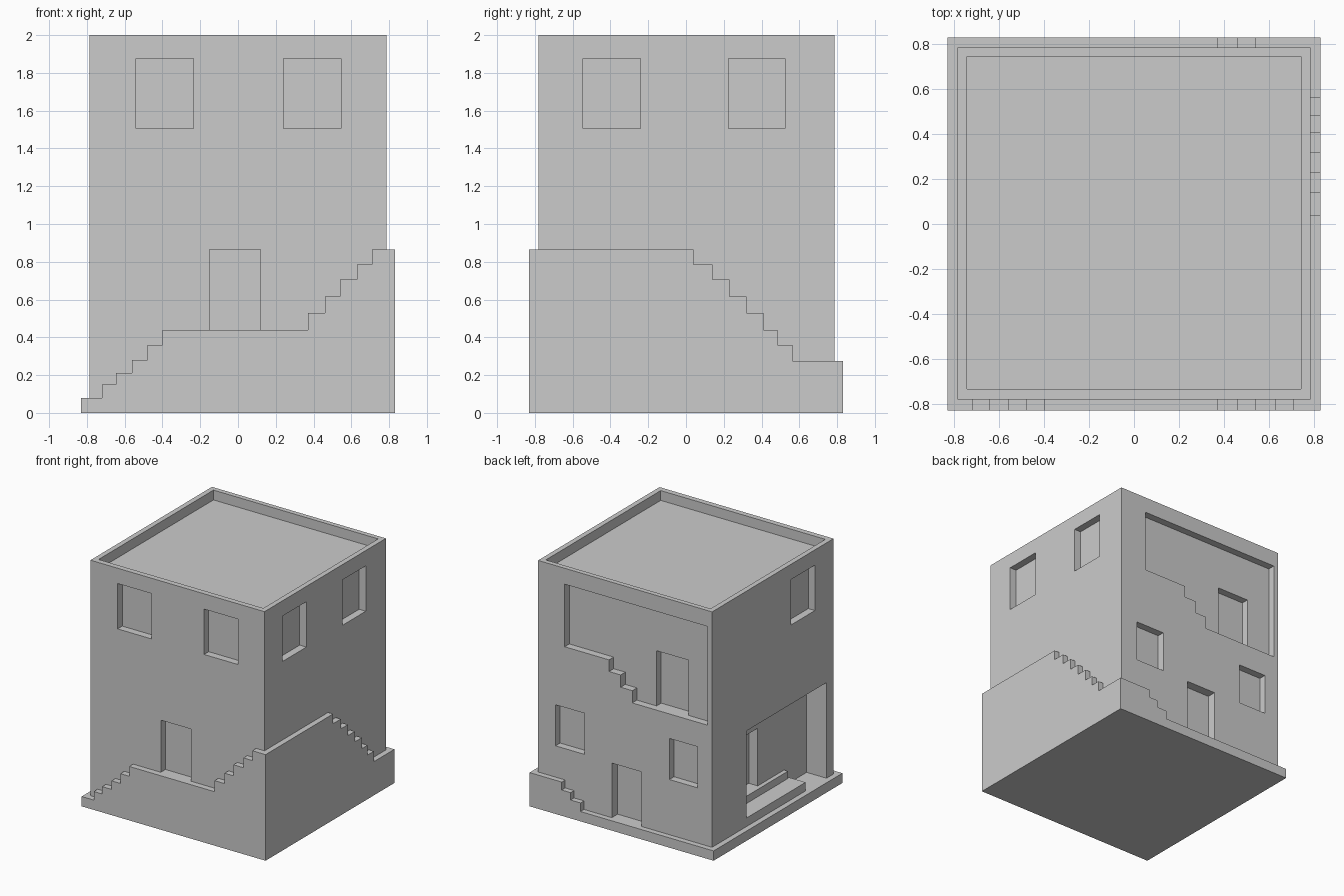
import bpy, bmesh
from mathutils import Vector

if "Cube" in bpy.data.objects:
    bpy.data.objects.remove(bpy.data.objects["Cube"])

X0, X1, Y0, Y1 = -0.785, 0.785, -0.78, 0.785   # house walls
R = 0.83                                       # outer edge of the stair base
D = 0.06                                       # window and door recess depth


def prism(name, pts, axis, a, b):
    """Extrude a profile: axis 'y' takes (x, z) points, axis 'x' takes (y, z)."""
    bm = bmesh.new()
    put = (lambda p: (p[0], a, p[1])) if axis == 'y' else (lambda p: (a, p[0], p[1]))
    face = bm.faces.new([bm.verts.new(put(p)) for p in pts])
    ext = bmesh.ops.extrude_face_region(bm, geom=[face])
    move = Vector((0, b - a, 0)) if axis == 'y' else Vector((b - a, 0, 0))
    verts = [v for v in ext['geom'] if isinstance(v, bmesh.types.BMVert)]
    bmesh.ops.translate(bm, verts=verts, vec=move)
    bmesh.ops.recalc_face_normals(bm, faces=bm.faces)
    me = bpy.data.meshes.new(name)
    bm.to_mesh(me)
    bm.free()
    ob = bpy.data.objects.new(name, me)
    bpy.context.collection.objects.link(ob)
    return ob


def box(name, x0, x1, y0, y1, z0, z1):
    return prism(name, [(x0, z0), (x1, z0), (x1, z1), (x0, z1)], 'y', y0, y1)


def cut(target, cutter):
    cutter.hide_render = True
    mod = target.modifiers.new('cut', 'BOOLEAN')
    mod.operation, mod.solver, mod.object = 'DIFFERENCE', 'EXACT', cutter
    bpy.context.view_layer.objects.active = target
    bpy.ops.object.modifier_apply(modifier=mod.name)
    bpy.data.objects.remove(cutter)


def niche(target, side, a, b, z0, z1, d=D):
    """Recess on one outer wall, spanning a..b along the wall."""
    e = {'front': (a, b, Y0 - .1, Y0 + d), 'back': (a, b, Y1 - d, Y1 + .1),
         'left': (X0 - .1, X0 + d, a, b), 'right': (X1 - d, X1 + .1, a, b)}[side]
    cut(target, box('cutter', *e, z0, z1))


def stair_strip(name, edges, tops, axis, a, b):
    """Stepped ledge: edges are the step ends, tops the tread heights."""
    pts = [(edges[0], 0)]
    for i, z in enumerate(tops):
        pts += [(edges[i], z), (edges[i + 1], z)]
    prism(name, pts + [(edges[-1], 0)], axis, a, b)


# Storeys
lower = box('lower_storey', X0, X1, Y0, Y1, 0, 1)
upper = box('upper_storey', X0, X1, Y0, Y1, 1, 2)

# Roof with parapet
cut(upper, box('cutter', X0 + .042, X1 - .042, Y0 + .045, Y1 - .04, 1.92, 2.1))

# Upper windows
for side, a, b in (('front', -.54, -.235), ('front', .24, .545), ('right', -.545, -.24),
                   ('right', .225, .525), ('left', -.54, -.23)):
    niche(upper, side, a, b, 1.505, 1.875)

# Upper balcony recess with steps, and its door
cut(upper, prism('cutter', [(-.745, 1.065), (-.065, 1.065), (-.065, 1.165), (.04, 1.165),
                            (.04, 1.265), (.145, 1.265), (.145, 1.36), (.545, 1.36),
                            (.545, 1.87), (-.745, 1.87)], 'y', Y1 - D, Y1 + .1))
niche(upper, 'back', -.53, -.242, 1.065, 1.515, 2 * D)

# Lower doors and windows
niche(lower, 'front', -.15, .12, .44, .865)
niche(lower, 'back', -.15, .12, .08, .525, .075)
niche(lower, 'back', .365, .627, .53, .865)
niche(lower, 'back', -.655, -.40, .53, .865)

# Side porch with entrance door and two steps
niche(lower, 'left', -.69, .34, .08, .86, .18)
niche(lower, 'left', -.06, .22, .21, .68, .26)
box('porch_step_low', X0, X0 + .18, -.42, .34, .08, .15)
box('porch_step_high', X0 + .145, X0 + .18, -.40, .34, .15, .21)

# Outer staircase wrapping around the base
stair_strip('front_stairs',
            [-R, -.72, -.645, -.56, -.48, -.40, .37, .46, .54, .63, .71, R],
            [.08, .15, .21, .28, .36, .44, .53, .615, .705, .785, .865], 'y', -R, Y0)
stair_strip('right_stairs', [Y0, .04, .14, .23, .32, .41, .485, .565, R],
            [.865, .785, .705, .615, .53, .44, .36, .275], 'x', X1, R)
stair_strip('back_stairs', [-R, .37, .46, .54, X1], [.08, .15, .21, .275], 'y', Y1, R)
stair_strip('left_ledge', [Y0, Y1], [.08], 'x', -R, X0)
